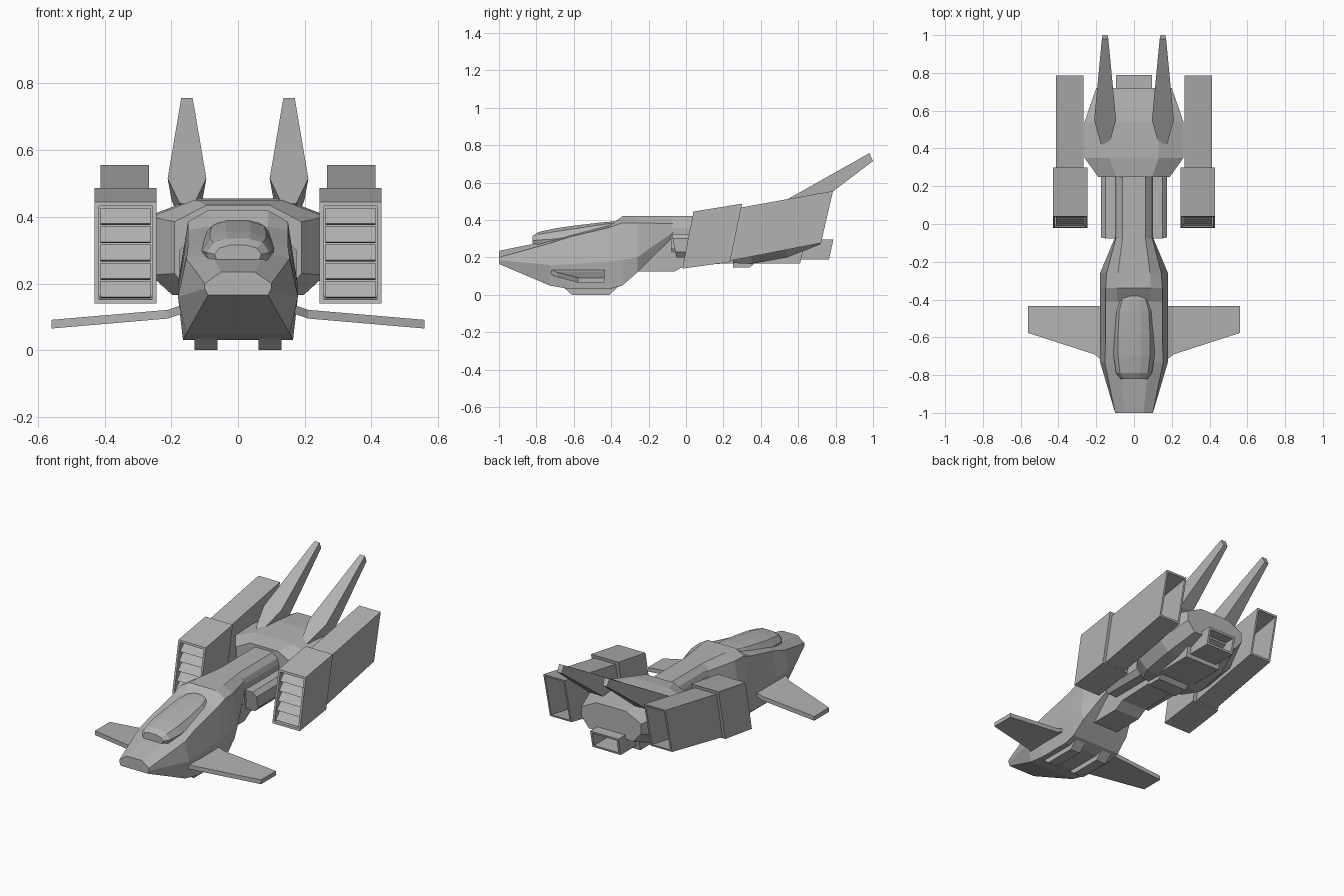
import bpy, bmesh
from mathutils import Vector

if "Cube" in bpy.data.objects:
    bpy.data.objects.remove(bpy.data.objects["Cube"])

grey = bpy.data.materials.new("hull grey")
grey.use_nodes = True
COLOUR = (0.45, 0.45, 0.45, 1)
grey.diffuse_color = COLOUR
grey.node_tree.nodes["Principled BSDF"].inputs["Base Color"].default_value = COLOUR


def loft(name, rings, mirror=False, hollow=()):
    """Skin closed rings; hollow lists (ring end, wall, depth vector)."""
    bm = bmesh.new()
    rows = [[bm.verts.new(p) for p in ring] for ring in rings]
    n = len(rows[0])
    for a, b in zip(rows, rows[1:]):
        for i in range(n):
            j = (i + 1) % n
            bm.faces.new((a[i], a[j], b[j], b[i]))
    caps = {0: bm.faces.new(rows[0]), -1: bm.faces.new(rows[-1])}
    bmesh.ops.recalc_face_normals(bm, faces=bm.faces)
    for end, wall, depth in hollow:
        face = caps[end]
        bmesh.ops.inset_region(bm, faces=[face], thickness=wall)
        out = bmesh.ops.extrude_discrete_faces(bm, faces=[face])
        bmesh.ops.translate(bm, verts=out["faces"][0].verts, vec=Vector(depth))
    mesh = bpy.data.meshes.new(name)
    bm.to_mesh(mesh)
    bm.free()
    mesh.materials.append(grey)
    obj = bpy.data.objects.new(name, mesh)
    bpy.context.collection.objects.link(obj)
    if mirror:
        obj.modifiers.new("mirror", "MIRROR").use_mirror_merge = False
    return obj


def section(y, half):
    """Symmetric ring at y from points on the +x side, bottom to top."""
    return [(x, y, z) for x, z in half] + [(-x, y, z) for x, z in reversed(half)]


def side_prism(name, profile, x0, x1, **options):
    """Extrude a (y, z) outline from x0 to x1."""
    return loft(name, [[(x, y, z) for y, z in profile] for x in (x0, x1)], **options)


def duct(name, front, back, x0, x1, **options):
    """Box between a front and a back edge, each (bottom, top) in (y, z)."""
    rings = [[(x0, *lo), (x1, *lo), (x1, *hi), (x0, *hi)] for lo, hi in (front, back)]
    return loft(name, rings, **options)


# Forward fuselage: bottom, chine, shoulder, roof edge
loft("forward_fuselage", [
    section(-1.0, [(.09, .165), (.10, .185), (.10, .20), (.05, .235)]),
    section(-.73, [(.155, .05), (.18, .16), (.155, .275), (.08, .29)]),
    section(-.62, [(.165, .03), (.18, .163), (.15, .31), (.08, .32)]),
    section(-.41, [(.165, .03), (.18, .18), (.15, .36), (.09, .37)]),
    section(-.34, [(.165, .05), (.18, .187), (.15, .385), (.09, .42)]),
    section(-.26, [(.16, .12), (.18, .20), (.145, .385), (.085, .42)]),
    section(-.07, [(.09, .31), (.10, .335), (.095, .38), (.06, .42)]),
])

# Neck spine and the keel under it
loft("neck_spine", [section(y, [(.07, .2), (.10, .25), (.10, .36), (.09, .39), (.06, .42)])
                    for y in (-.08, .30)])
side_prism("neck_keel", [(-.30, .125), (-.06, .125), (.0, .16), (.3, .17), (.3, .3), (-.30, .3)],
           -.085, .085)

# Hexagonal tubes beside the neck
loft("neck_tube", [[(x, y + (.32 - z) * .2, z) for x, z in
                    ((.09, .20), (.15, .20), (.175, .23), (.175, .30), (.15, .325), (.09, .325))]
                   for y in (-.075, .30)], mirror=True)

# Canopy
def canopy_ring(y, w, low, top):
    return section(y, [(w * .9, low), (w, low + (top - low) * .4),
                       (w * .78, top - (top - low) * .18), (w * .35, top)])

loft("canopy", [canopy_ring(*r) for r in (
    (-.82, .07, .27, .315), (-.79, .095, .265, .335), (-.70, .108, .26, .355),
    (-.58, .108, .28, .372), (-.46, .10, .32, .386), (-.40, .08, .34, .391),
    (-.36, .04, .36, .39))])

# Canted front wings
loft("front_wing", [[(x, y0, z), (x, -.435, z), (x, -.435, z - .026), (x, y0, z - .026)]
                    for x, y0, z in ((.14, -.745, .145), (.21, -.69, .121), (.56, -.577, .091))],
     mirror=True)

# Landing skids
side_prism("landing_skid", [(-.66, .045), (-.61, 0), (-.41, 0), (-.36, .045)], .062, .13, mirror=True)

# Rear hull
loft("rear_hull", [section(y, [(w * .75, lo), (w, lo + .06), (w, hi - .05), (w * .5, hi)])
                   for y, w, lo, hi in ((.25, .19, .17, .435), (.35, .262, .165, .45),
                                        (.54, .262, .20, .455), (.72, .20, .27, .44))])
side_prism("belly_block", [(.25, .21), (.25, .145), (.34, .145), (.38, .18), (.38, .21)], -.10, .10)
side_prism("belly_housing", [(.33, .25), (.36, .167), (.61, .167), (.635, .28)], -.12, .12)
duct("rear_exhaust", ((.58, .19), (.58, .295)), ((.765, .19), (.788, .295)),
     -.095, .095, hollow=[(-1, .018, (0, -.13, 0))])

# Side engines: intake box, hollow rear duct, louvres
duct("engine_intake", ((-.02, .14), (.04, .445)), ((.235, .175), (.30, .487)),
     .245, .43, mirror=True, hollow=[(0, .018, (0, .08, .01))])
duct("engine_duct", ((.225, .18), (.285, .465)), ((.722, .277), (.786, .555)),
     .267, .412, mirror=True, hollow=[(-1, .016, (0, -.2, -.035))])
for i in range(5):
    z = .16 + i * .055
    y = -.015 + (z - .14) * .2
    side_prism(f"intake_louvre_{i + 1}",
               [(y, z), (y + .045, z + .047), (y + .055, z + .042), (y + .012, z - .004)],
               .262, .413, mirror=True)

# Swept tail fins: top and bottom edges at root, shoulder and tip
loft("tail_fin", [[(.153 - w, yt, zt), (.153 + w, yt, zt), (.153 + w * .8, yb, zb), (.153 - w * .8, yb, zb)]
                  for yt, zt, yb, zb, w in ((.42, .44, .50, .38, .022), (.55, .515, .65, .45, .058),
                                            (.98, .757, 1.0, .715, .017))], mirror=True)
